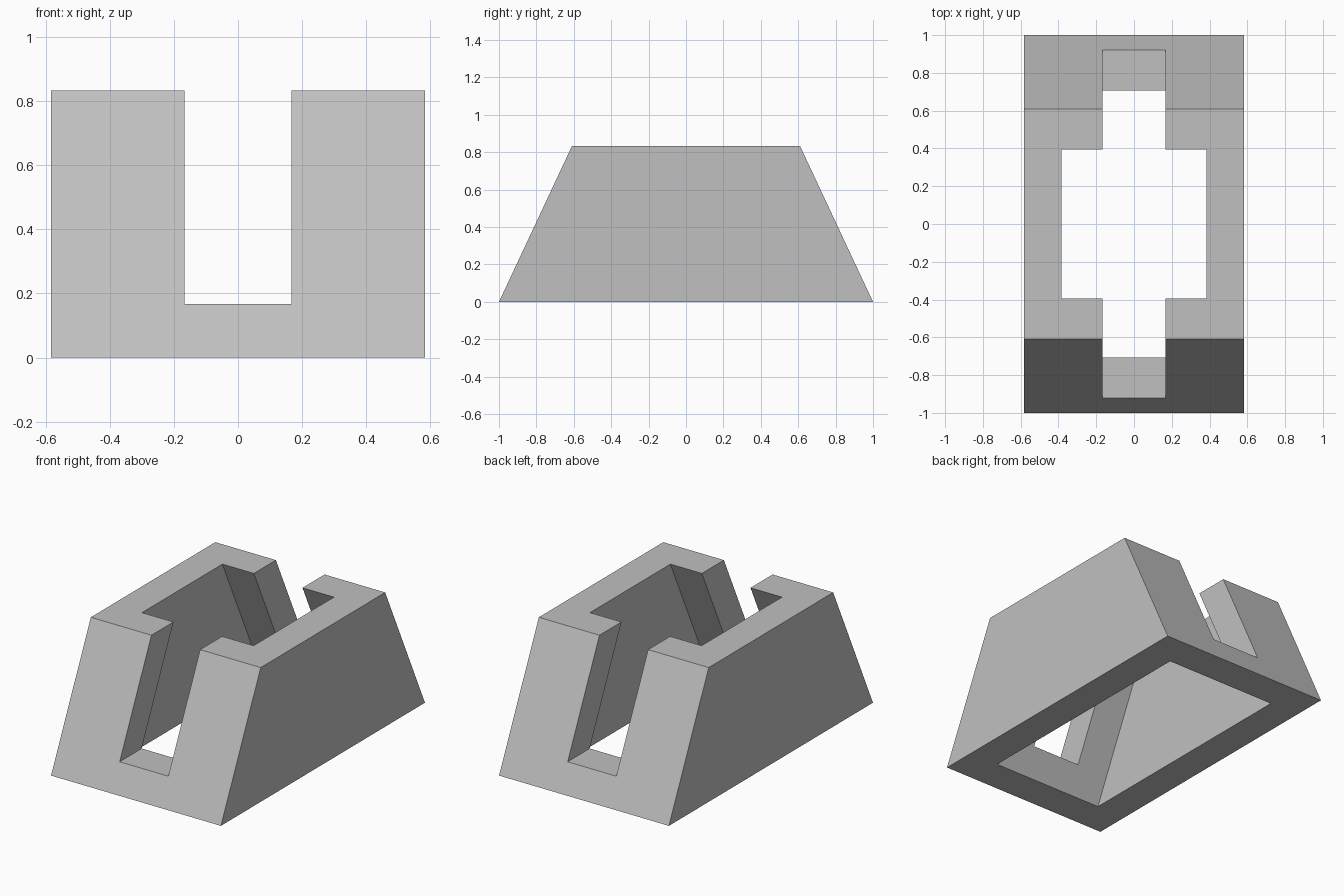
import bpy
import bmesh

cube = bpy.data.objects.get("Cube")
if cube:
    bpy.data.objects.remove(cube, do_unlink=True)

HEIGHT = 0.833
SLOPE = 0.39 / HEIGHT  # inward lean of the end walls

grey = bpy.data.materials.new("light_grey")
grey.use_nodes = True
colour = (0.53, 0.53, 0.53, 1)
grey.diffuse_color = colour
grey.node_tree.nodes["Principled BSDF"].inputs["Base Color"].default_value = colour


def tapered_block(name, half_x, base_y, z0, z1):
    """Trapezoid side profile extruded across x; base_y is the half length at z = 0."""
    y0, y1 = base_y - SLOPE * z0, base_y - SLOPE * z1
    bm = bmesh.new()
    profile = [(-y0, z0), (y0, z0), (y1, z1), (-y1, z1)]
    face = bm.faces.new([bm.verts.new((-half_x, y, z)) for y, z in profile])
    extruded = bmesh.ops.extrude_face_region(bm, geom=[face])["geom"]
    moved = [v for v in extruded if isinstance(v, bmesh.types.BMVert)]
    bmesh.ops.translate(bm, verts=moved, vec=(2 * half_x, 0, 0))
    bmesh.ops.recalc_face_normals(bm, faces=bm.faces)
    mesh = bpy.data.meshes.new(name)
    bm.to_mesh(mesh)
    bm.free()
    mesh.materials.append(grey)
    obj = bpy.data.objects.new(name, mesh)
    bpy.context.collection.objects.link(obj)
    return obj


# Solid body, hollow core open at top and bottom, slot through both end walls
body = tapered_block("tapered_stand", 0.583, 1.0, 0, HEIGHT)
core = tapered_block("core_cutter", 0.383, 0.784, -0.1, HEIGHT + 0.1)
slot = tapered_block("slot_cutter", 0.167, 1.3, 0.167, HEIGHT + 0.2)

for cutter in (core, slot):
    cut = body.modifiers.new(cutter.name, "BOOLEAN")
    cut.operation = "DIFFERENCE"
    cut.solver = "EXACT"
    cut.object = cutter

# Apply the cuts and drop the cutters
bpy.context.view_layer.update()
evaluated = body.evaluated_get(bpy.context.evaluated_depsgraph_get())
carved = bpy.data.meshes.new_from_object(evaluated)
body.modifiers.clear()
body.data = carved
carved.name = "tapered_stand"
for cutter in (core, slot):
    bpy.data.objects.remove(cutter, do_unlink=True)
